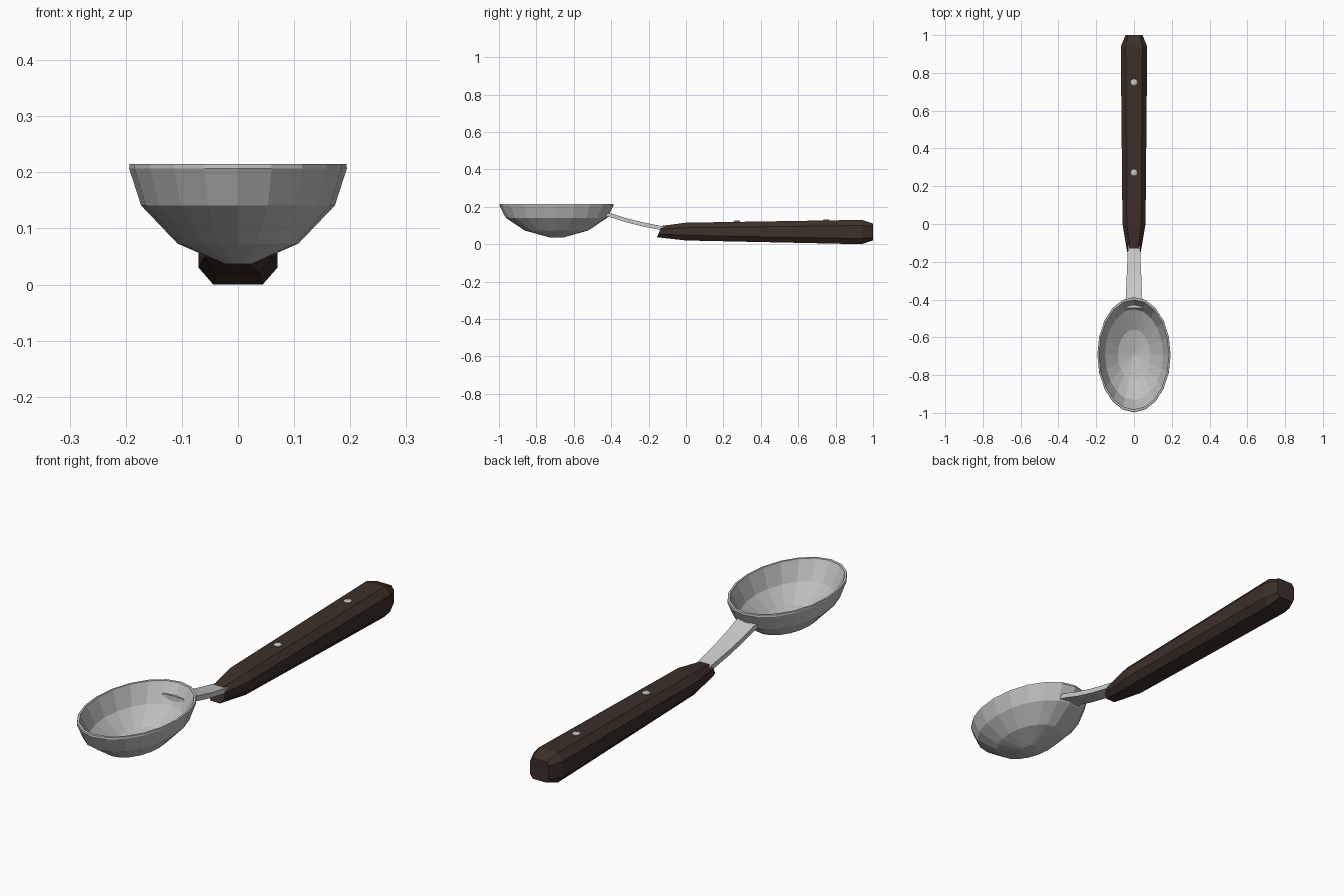
import bpy, bmesh, math

if "Cube" in bpy.data.objects:
    bpy.data.objects.remove(bpy.data.objects["Cube"])


def material(name, rgb):
    m = bpy.data.materials.new(name)
    m.diffuse_color = (*rgb, 1)
    m.use_nodes = True
    m.node_tree.nodes["Principled BSDF"].inputs["Base Color"].default_value = m.diffuse_color
    return m


STEEL = material("steel grey", (0.52, 0.52, 0.51))
BRIGHT = material("bright steel", (0.58, 0.60, 0.58))
WOOD = material("dark brown wood", (0.047, 0.029, 0.022))


def loft(name, rings, mat):
    """Skin a list of equal-length point rings and cap both ends."""
    bm = bmesh.new()
    vs = [[bm.verts.new(p) for p in ring] for ring in rings]
    n = len(rings[0])
    for a, b in zip(vs, vs[1:]):
        for i in range(n):
            j = (i + 1) % n
            bm.faces.new((a[i], a[j], b[j], b[i]))
    bm.faces.new(vs[0])
    bm.faces.new(vs[-1])
    bmesh.ops.recalc_face_normals(bm, faces=bm.faces)
    me = bpy.data.meshes.new(name)
    bm.to_mesh(me)
    bm.free()
    me.materials.append(mat)
    ob = bpy.data.objects.new(name, me)
    bpy.context.collection.objects.link(ob)
    return ob


def ellipse(cx, cy, rx, ry, z, n):
    return [(cx + rx * math.sin(2 * math.pi * i / n),
             cy + ry * math.cos(2 * math.pi * i / n), z) for i in range(n)]


# Bowl: outer wall up, over the rim, inner wall down (scale, z)
profile = [(0.13, 0.037), (0.555, 0.073), (0.89, 0.141), (1.0, 0.207),
           (0.995, 0.215), (0.955, 0.215), (0.94, 0.207),
           (0.79, 0.135), (0.44, 0.078), (0.03, 0.052)]
loft("bowl", [ellipse(0, -0.692, 0.194 * s, 0.305 * s, z, 20) for s, z in profile], STEEL)

# Stem: flat curved bar (y, half width, centre z)
stem = [(-0.445, 0.050, 0.163), (-0.40, 0.044, 0.154), (-0.33, 0.041, 0.131),
        (-0.24, 0.037, 0.108), (-0.14, 0.033, 0.088), (-0.05, 0.030, 0.072)]
loft("stem", [[(-w, y, z - 0.011), (w, y, z - 0.011), (w, y, z + 0.011), (-w, y, z + 0.011)]
              for y, w, z in stem], BRIGHT)


# Handle: chamfered octagonal sections
def octagon(y, w, z0, z1, cx, cz, lean=0):
    pts = [(w - cx, z0), (w, z0 + cz), (w, z1 - cz), (w - cx, z1)]
    pts += [(-x, z) for x, z in reversed(pts)]
    return [(x, y + lean * (z - z0) / (z1 - z0), z) for x, z in pts]


loft("handle", [octagon(-0.155, 0.036, 0.037, 0.098, 0.014, 0.018, 0.025),
                octagon(0.0, 0.061, 0.02, 0.115, 0.023, 0.027),
                octagon(0.94, 0.070, 0.0, 0.13, 0.026, 0.03),
                octagon(1.0, 0.045, 0.02, 0.11, 0.012, 0.016)], WOOD)

# Rivets: low eight-sided domes
for k, (y, top) in enumerate([(0.272, 0.127), (0.75, 0.133)]):
    loft(f"rivet_{k + 1}", [ellipse(0, y, r, r, z, 8) for r, z in
                            ((0.017, 0.10), (0.017, top - 0.003), (0.009, top))], BRIGHT)
